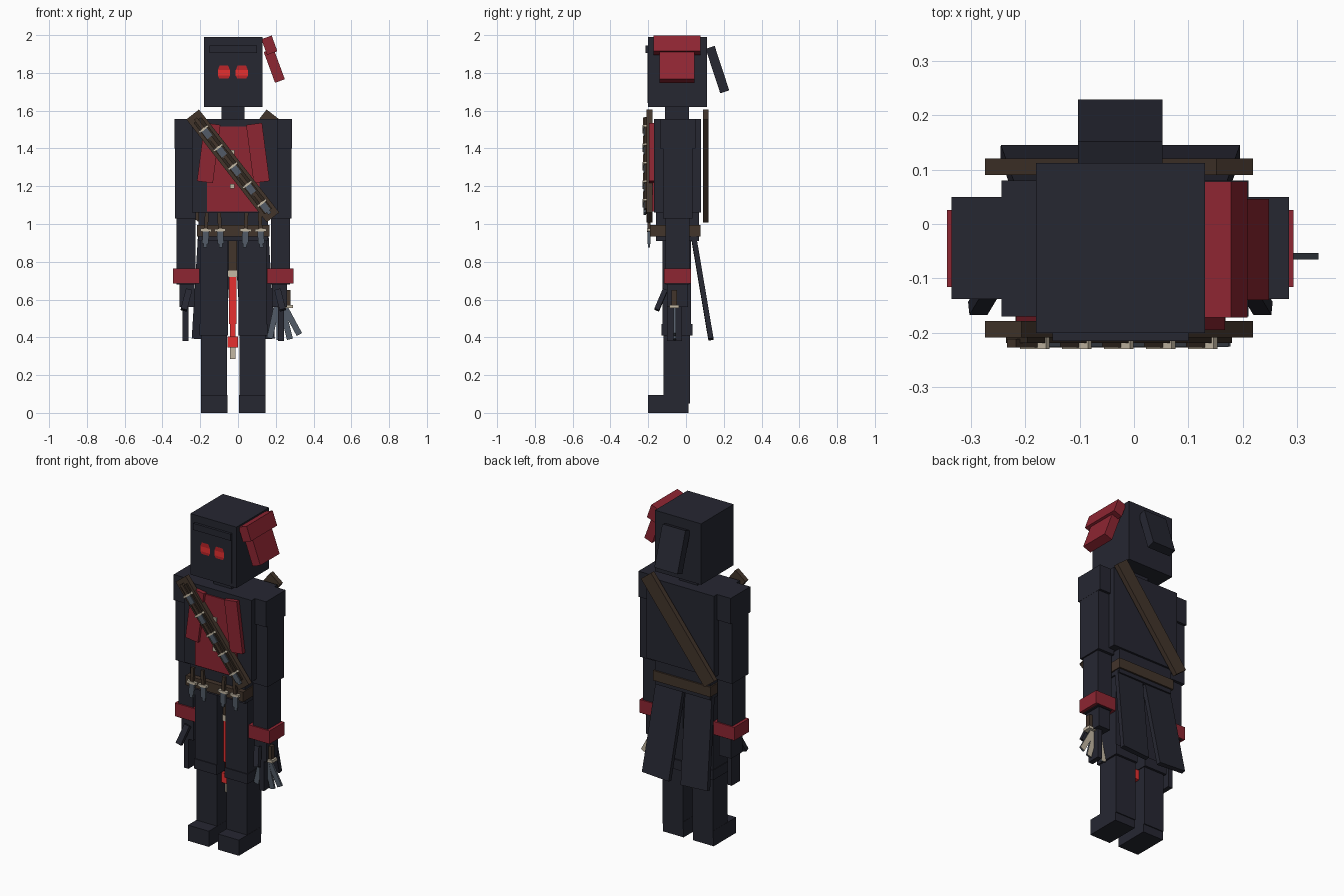
import bpy, bmesh, math
from mathutils import Vector, Euler, Matrix

if "Cube" in bpy.data.objects:
    bpy.data.objects.remove(bpy.data.objects["Cube"], do_unlink=True)


def material(name, r, g, b):
    m = bpy.data.materials.new(name)
    m.use_nodes = True
    m.diffuse_color = (r, g, b, 1)
    m.node_tree.nodes["Principled BSDF"].inputs["Base Color"].default_value = (r, g, b, 1)
    return m


NAVY = material("dark navy cloth", 0.019, 0.02, 0.031)
RED = material("deep red cloth", 0.27, 0.019, 0.032)
GLOW = material("bright red", 0.8, 0.03, 0.03)
EYE = material("eye red", 0.5, 0.018, 0.022)
BROWN = material("brown leather", 0.055, 0.035, 0.024)
DARK = material("dark leather", 0.03, 0.02, 0.014)
CREAM = material("cream bone", 0.55, 0.48, 0.37)
STEEL = material("blue grey steel", 0.085, 0.105, 0.135)

CX = -0.025  # the body's own centre line


def make(name, mat, size, centre, rot=(0, 0, 0)):
    bm = bmesh.new()
    bmesh.ops.create_cube(bm, size=1)
    bmesh.ops.scale(bm, vec=size, verts=bm.verts)
    me = bpy.data.meshes.new(name)
    bm.to_mesh(me)
    bm.free()
    me.transform(Euler(rot).to_matrix().to_4x4())
    me.materials.append(mat)
    ob = bpy.data.objects.new(name, me)
    ob.location = centre
    bpy.context.collection.objects.link(ob)
    return ob


def box(name, mat, x, y, z):
    """Upright block from its extents."""
    spans = (x, y, z)
    return make(name, mat, [b - a for a, b in spans], [(a + b) / 2 for a, b in spans])


def bar(name, mat, top, bottom, wx, wy):
    """Tilted block running between two points."""
    top, bottom = Vector(top), Vector(bottom)
    d = top - bottom
    n = d.normalized()
    rot = (-math.asin(n.y), math.atan2(n.x, n.z), 0)
    return make(name, mat, (wx, wy, d.length), (top + bottom) / 2, rot)


def knife(name, top, aim, size=1.0, handle=BROWN):
    """Throwing knife: grip, guard and blade along the aim direction."""
    top, aim = Vector(top), Vector(aim).normalized()
    at = lambda t: top + aim * t * size
    bar(name + "_grip", handle, top, at(0.09), 0.02, 0.016)
    bar(name + "_guard", CREAM, at(0.085), at(0.1), 0.06, 0.022)
    bar(name + "_blade", STEEL, at(0.1), at(0.165), 0.034, 0.014)
    bar(name + "_tip", STEEL, at(0.165), at(0.185), 0.02, 0.012)


# Head, neck and mask
box("head", NAVY, (-0.18, 0.13), (-0.2, 0.112), (1.62, 1.99))
box("neck", NAVY, (-0.088, 0.035), (-0.11, 0.015), (1.54, 1.63))
box("brow", NAVY, (-0.15, 0.1), (-0.215, -0.19), (1.905, 1.945))
box("mask", NAVY, (-0.15, 0.1), (-0.204, -0.19), (1.64, 1.905))


# Eyes: chamfered plates with a brighter band
def eye(name, cx):
    bm = bmesh.new()
    for z0, z1, w0, w1, i in ((1.77, 1.785, 0.024, 0.032, 0), (1.785, 1.815, 0.032, 0.032, 1),
                              (1.815, 1.84, 0.032, 0.022, 0)):
        f = bm.faces.new([bm.verts.new((cx + x, -0.208, z)) for x, z in
                          ((-w0, z0), (w0, z0), (w1, z1), (-w1, z1))])
        f.material_index = i
    me = bpy.data.meshes.new(name)
    bm.to_mesh(me)
    bm.free()
    me.materials.append(EYE)
    me.materials.append(GLOW)
    bpy.context.collection.objects.link(bpy.data.objects.new(name, me))


eye("right_eye", -0.075)
eye("left_eye", 0.02)

# Hood tail and the red cloth tied to the side of the head
bar("hood_tail", NAVY, (CX, 0.128, 1.935), (CX, 0.205, 1.70), 0.155, 0.05)
bar("head_cloth_knot", RED, (0.151, -0.047, 1.988), (0.181, -0.047, 1.905), 0.058, 0.25)
bar("head_cloth_tail", RED, (0.162, -0.047, 1.92), (0.222, -0.047, 1.757), 0.055, 0.185)

# Torso
box("chest", NAVY, (-0.243, 0.21), (-0.17, 0.08), (1.06, 1.555))
box("waist", NAVY, (-0.21, 0.16), (-0.16, 0.068), (0.91, 1.065))
box("belt", BROWN, (-0.218, 0.168), (-0.19, 0.078), (0.935, 0.995))

# Red vest, lapels and buttons
box("vest", RED, (-0.165, 0.115), (-0.177, -0.16), (1.065, 1.515))
for s, side in ((-1, "right"), (1, "left")):
    bar(side + "_lapel", RED, (CX + s * 0.11, -0.18, 1.53), (CX + s * 0.15, -0.18, 1.222), 0.085, 0.03)
for z in (1.2, 1.38):
    box("button", CREAM, (-0.042, -0.018), (-0.186, -0.17), (z - 0.012, z + 0.012))

# Shoulder straps, front and back
bar("front_strap", BROWN, (-0.24, -0.193, 1.58), (0.185, -0.193, 1.035), 0.085, 0.03)
bar("back_strap", BROWN, (0.185, 0.105, 1.58), (-0.24, 0.105, 1.035), 0.085, 0.03)
bar("knife_holder", DARK, (-0.215, -0.212, 1.55), (0.16, -0.212, 1.067), 0.05, 0.014)
for i in range(5):
    knife("strap_knife", (-0.225 + i * 0.077, -0.219, 1.558 - i * 0.098), (0.61, 0, -0.79), 0.76)

# Knives hung on the belt
for i, x in enumerate((-0.165, -0.1, 0.045, 0.115)):
    knife("belt_knife", (x, -0.196, 1.06), (0.05 if i % 2 else -0.05, 0, -1), 1.0)

# Arms, hands, legs and coat, built once per side
for s, side in ((-1, "right"), (1, "left")):
    def part(name, mat, x, y, z):
        box(side + "_" + name, mat, sorted((CX + s * x[0], CX + s * x[1])), y, z)

    part("shoulder", NAVY, (0.195, 0.31), (-0.138, 0.05), (1.4, 1.555))
    part("upper_arm", NAVY, (0.197, 0.309), (-0.122, 0.035), (1.03, 1.41))
    part("forearm", NAVY, (0.2, 0.3), (-0.108, 0.018), (0.68, 1.04))
    part("cuff", RED, (0.178, 0.318), (-0.116, 0.026), (0.685, 0.765))
    part("hand", NAVY, (0.205, 0.285), (-0.1, 0.01), (0.56, 0.69))
    part("fingers", NAVY, (0.238, 0.268), (-0.1, -0.02), (0.38, 0.565))
    bar(side + "_thumb", NAVY, (CX + s * 0.235, -0.11, 0.65),
        (CX + s * 0.262, -0.155, 0.545), 0.034, 0.026)

    part("leg", NAVY, (0.032, 0.17), (-0.12, 0.02), (0.05, 0.92))
    part("thigh", NAVY, (0.027, 0.176), (-0.125, 0.026), (0.41, 0.92))
    part("knee_hem", NAVY, (0.027, 0.18), (-0.13, 0.034), (0.41, 0.47))
    part("foot", NAVY, (0.031, 0.171), (-0.2, 0.014), (0, 0.095))
    bar(side + "_coat_tail", NAVY, (CX + s * 0.097, 0.04, 0.935),
        (CX + s * 0.13, 0.132, 0.39), 0.18, 0.027)

# Blades fanned out from the left hand, pale on their rear faces
for i, (x, z) in enumerate(((0.168, 0.395), (0.22, 0.385), (0.275, 0.39), (0.325, 0.415))):
    root = (0.205 + i * 0.013, -0.062 + i * 0.001, 0.565)
    blade = bar("hand_blade", STEEL, root, (x, root[1], z), 0.032, 0.012)
    blade.data.materials.append(CREAM)
    for f in blade.data.polygons:
        if f.normal.y > 0.9:
            f.material_index = 1
bar("hand_blade_guard", CREAM, (0.25, -0.062, 0.572), (0.25, -0.062, 0.555), 0.08, 0.05)
bar("hand_blade_grip", BROWN, (0.264, -0.062, 0.65), (0.264, -0.062, 0.57), 0.03, 0.03)

# Long red dagger hanging between the legs
for name, mat, w, z in (("grip", BROWN, 0.022, (0.75, 0.92)), ("collar", CREAM, 0.025, (0.72, 0.755)),
                        ("sheath", GLOW, 0.02, (0.47, 0.725)), ("sheath_end", GLOW, 0.014, (0.4, 0.475)),
                        ("cap", GLOW, 0.028, (0.345, 0.405)), ("tip", CREAM, 0.014, (0.285, 0.35))):
    box("dagger_" + name, mat, (CX - 0.003 - w, CX - 0.003 + w), (-0.05 - w, -0.05 + w), z)
